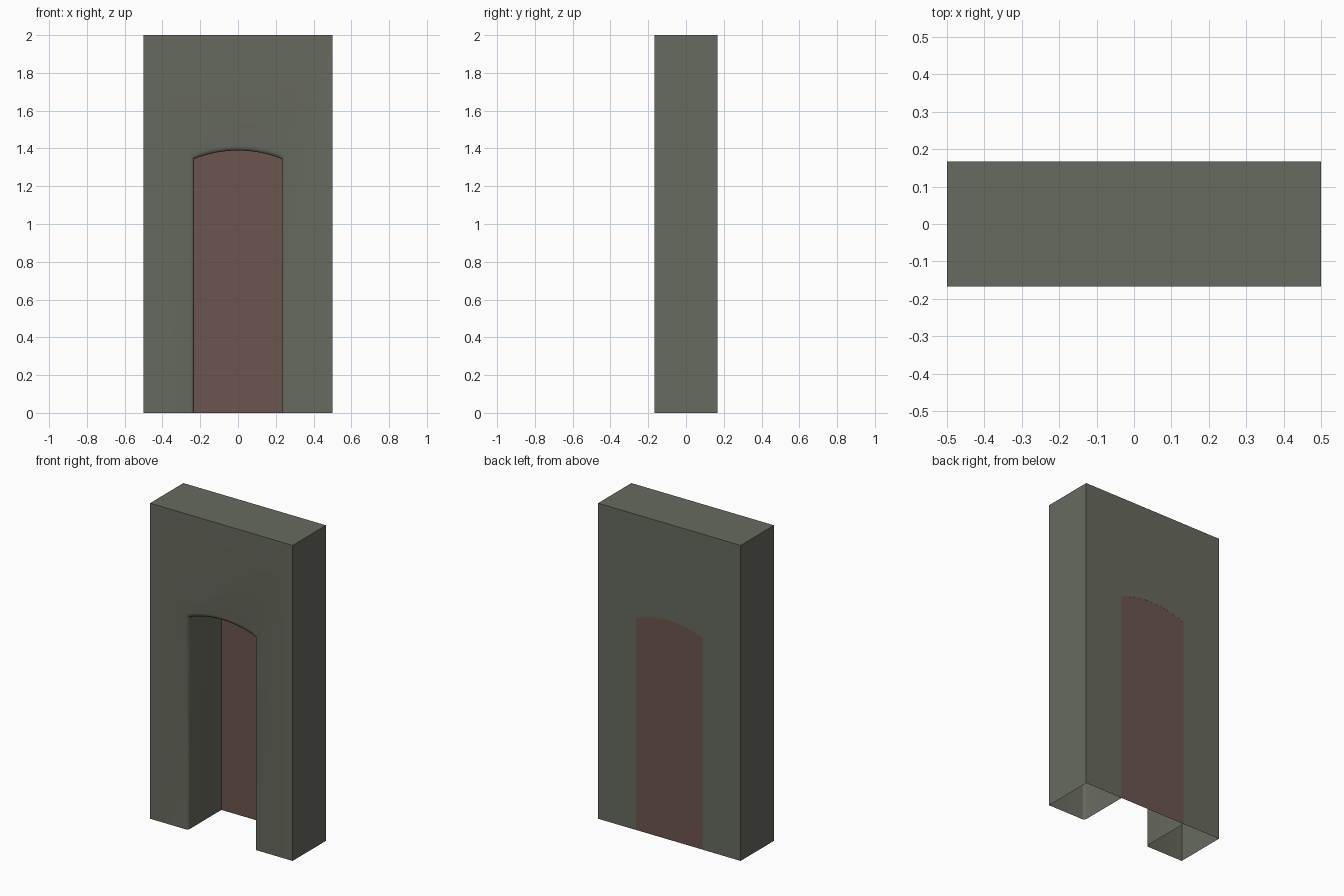
import bpy, bmesh, math

if "Cube" in bpy.data.objects:
    bpy.data.objects.remove(bpy.data.objects["Cube"])

W, D, H = 0.5, 0.167, 2.0     # half width, half depth, height
R = 0.017                     # rounded front edge of the opening
ARC, SEG = 16, 4


def material(name, rgb):
    m = bpy.data.materials.new(name)
    m.diffuse_color = (*rgb, 1)
    m.use_nodes = True
    m.node_tree.nodes["Principled BSDF"].inputs["Base Color"].default_value = m.diffuse_color
    return m


def finish(bm, name, mat):
    me = bpy.data.meshes.new(name)
    bm.to_mesh(me)
    bm.free()
    ob = bpy.data.objects.new(name, me)
    bpy.context.collection.objects.link(ob)
    me.materials.append(mat)
    return ob


def opening(bm, grow, y):
    """Segmental arch outline from left foot to right foot."""
    w, spring, rise = 0.233 + grow, 1.344 + grow * 1.5, 0.045
    rad = (w * w + rise * rise) / (2 * rise)
    a = math.asin(w / rad)
    pts = [(-w, 0)]
    for i in range(ARC + 1):
        t = -a + 2 * a * i / ARC
        pts.append((rad * math.sin(t), spring + rise - rad + rad * math.cos(t)))
    pts.append((w, 0))
    return [bm.verts.new((x, y, z)) for x, z in pts]


stone = material("stone", (0.135, 0.145, 0.112))
red = material("door_red", (0.15, 0.09, 0.078))

# Wall: an open-bottomed shell with an arched opening
bm = bmesh.new()
loops = []
for i in range(SEG + 1):
    t = math.pi / 2 * i / SEG
    loops.append(opening(bm, R * (1 - math.sin(t)), -D + R * (1 - math.cos(t))))
loops.append(opening(bm, 0, D))

# Rounded edge, jambs and soffit
for a, b in zip(loops, loops[1:]):
    for j in range(len(a) - 1):
        bm.faces.new((a[j], a[j + 1], b[j + 1], b[j]))

# Front and back faces, then sides and top
corners = [(W, 0), (W, H), (-W, H), (-W, 0)]
front = [bm.verts.new((x, -D, z)) for x, z in corners]
back = [bm.verts.new((x, D, z)) for x, z in corners]
bm.faces.new(loops[0] + front)
bm.faces.new(loops[-1] + back)
for j in range(3):
    bm.faces.new((front[j], front[j + 1], back[j + 1], back[j]))
bmesh.ops.recalc_face_normals(bm, faces=bm.faces)
wall = finish(bm, "wall", stone)
bpy.context.view_layer.objects.active = wall
wall.select_set(True)
bpy.ops.object.shade_smooth_by_angle(angle=math.radians(35))

# Door panel closing the back of the opening
bm = bmesh.new()
y = D - 0.0005
bm.faces.new([bm.verts.new(p) for p in
              ((-0.29, y, 0), (0.29, y, 0), (0.29, y, 1.41), (-0.29, y, 1.41))])
finish(bm, "door_panel", red)
